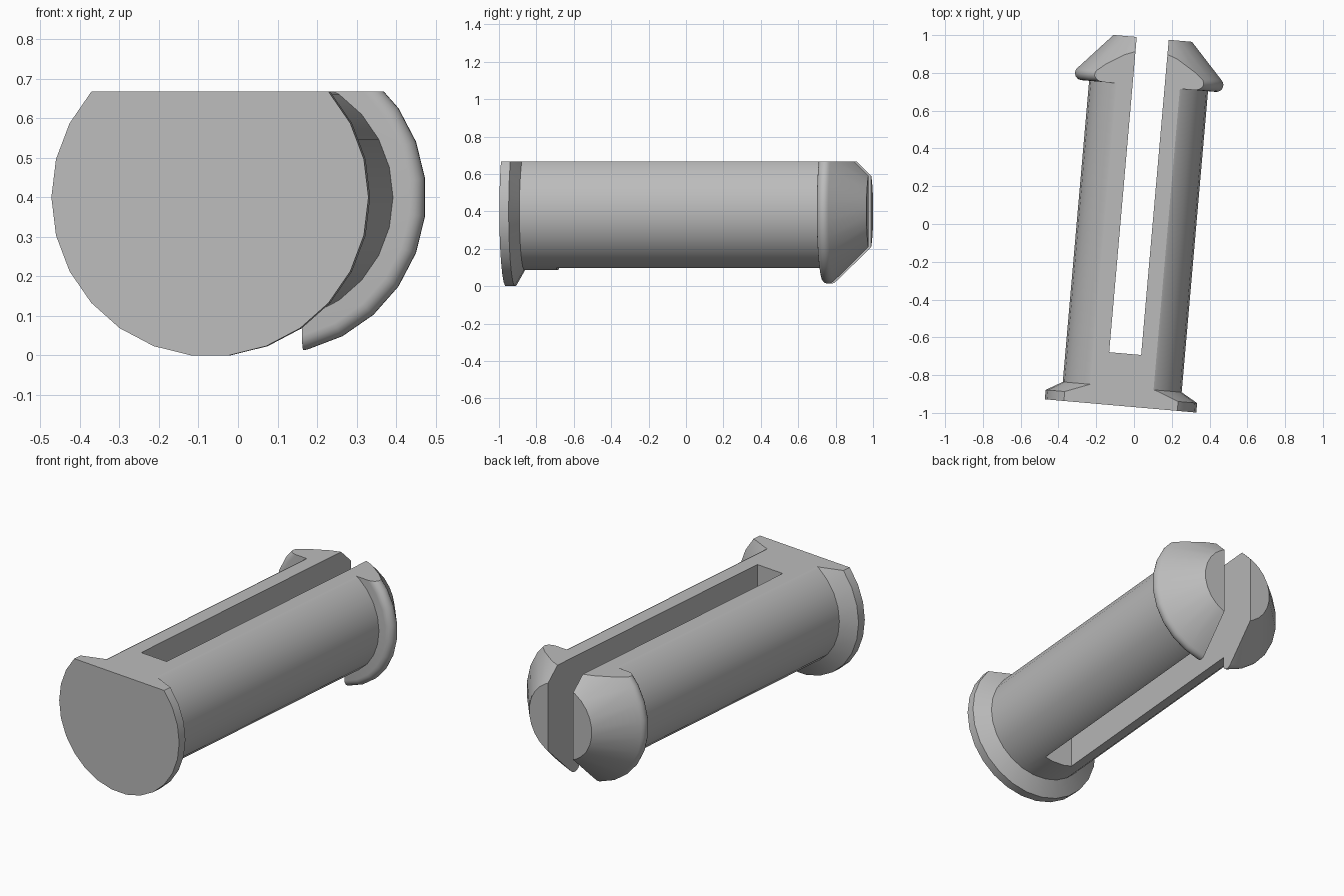
import bpy, bmesh, math
from mathutils import Matrix

default = bpy.data.objects.get("Cube")
if default:
    bpy.data.objects.remove(default)

SIDES = 26
# The pin's axis runs along +y, turned slightly about z
PLACE = Matrix.Translation((-0.071, -0.963, 0.4)) @ Matrix.Rotation(math.radians(-5), 4, 'Z')

grey = bpy.data.materials.new("light grey plastic")
grey.use_nodes = True
colour = (0.5, 0.5, 0.5, 1)
grey.diffuse_color = colour
grey.node_tree.nodes["Principled BSDF"].inputs["Base Color"].default_value = colour


def make_object(name, bm):
    bmesh.ops.recalc_face_normals(bm, faces=bm.faces)
    bm.transform(PLACE)
    mesh = bpy.data.meshes.new(name)
    bm.to_mesh(mesh)
    bm.free()
    mesh.materials.append(grey)
    obj = bpy.data.objects.new(name, mesh)
    bpy.context.collection.objects.link(obj)
    return obj


def lathe(name, profile, phase):
    """Closed solid of revolution from (distance along axis, radius) points."""
    bm = bmesh.new()
    rings = []
    for y, r in profile:
        angles = [2 * math.pi * (i + phase) / SIDES for i in range(SIDES)]
        rings.append([bm.verts.new((r * math.cos(a), y, r * math.sin(a))) for a in angles])
    for a, b in zip(rings, rings[1:]):
        for i in range(SIDES):
            j = (i + 1) % SIDES
            bm.faces.new((a[i], a[j], b[j], b[i]))
    bm.faces.new(rings[0])
    bm.faces.new(rings[-1])
    return make_object(name, bm)


def box(name, low, high):
    bm = bmesh.new()
    bmesh.ops.create_cube(bm, size=1)
    for v in bm.verts:
        v.co = [lo + (c + 0.5) * (hi - lo) for c, lo, hi in zip(v.co, low, high)]
    obj = make_object(name, bm)
    obj.hide_render = True
    return obj


# Shaft with flange at the front
shaft = lathe("shaft_and_flange",
              [(0, 0.4025), (0.05, 0.4025), (0.1, 0.316), (1.7, 0.316)], 0)

# Snap head: flat underside, rounded bead, then a cone to the tip
bead = []
for step in range(8):
    a = math.radians(-90 + step * 138 / 7)
    bead.append((1.737 + 0.037 * math.sin(a), 0.36 + 0.037 * math.cos(a)))
head = lathe("snap_head", bead + [(1.953, 0.21)], 0.5)

# Flat top and lengthwise slot
cutters = [box("top_cutter", (-1, -1, 0.267), (1, 3, 1)),
           box("slot_cutter", (-0.085, 0.278, -1), (0.085, 3, 1))]
for part in (shaft, head):
    bpy.ops.object.select_all(action='DESELECT')
    bpy.context.view_layer.objects.active = part
    part.select_set(True)
    for cutter in cutters:
        mod = part.modifiers.new("cut", 'BOOLEAN')
        mod.operation = 'DIFFERENCE'
        mod.solver = 'EXACT'
        mod.object = cutter
        bpy.ops.object.modifier_apply(modifier=mod.name)
    bpy.ops.object.shade_smooth_by_angle(angle=math.radians(25))
for cutter in cutters:
    bpy.data.objects.remove(cutter)
